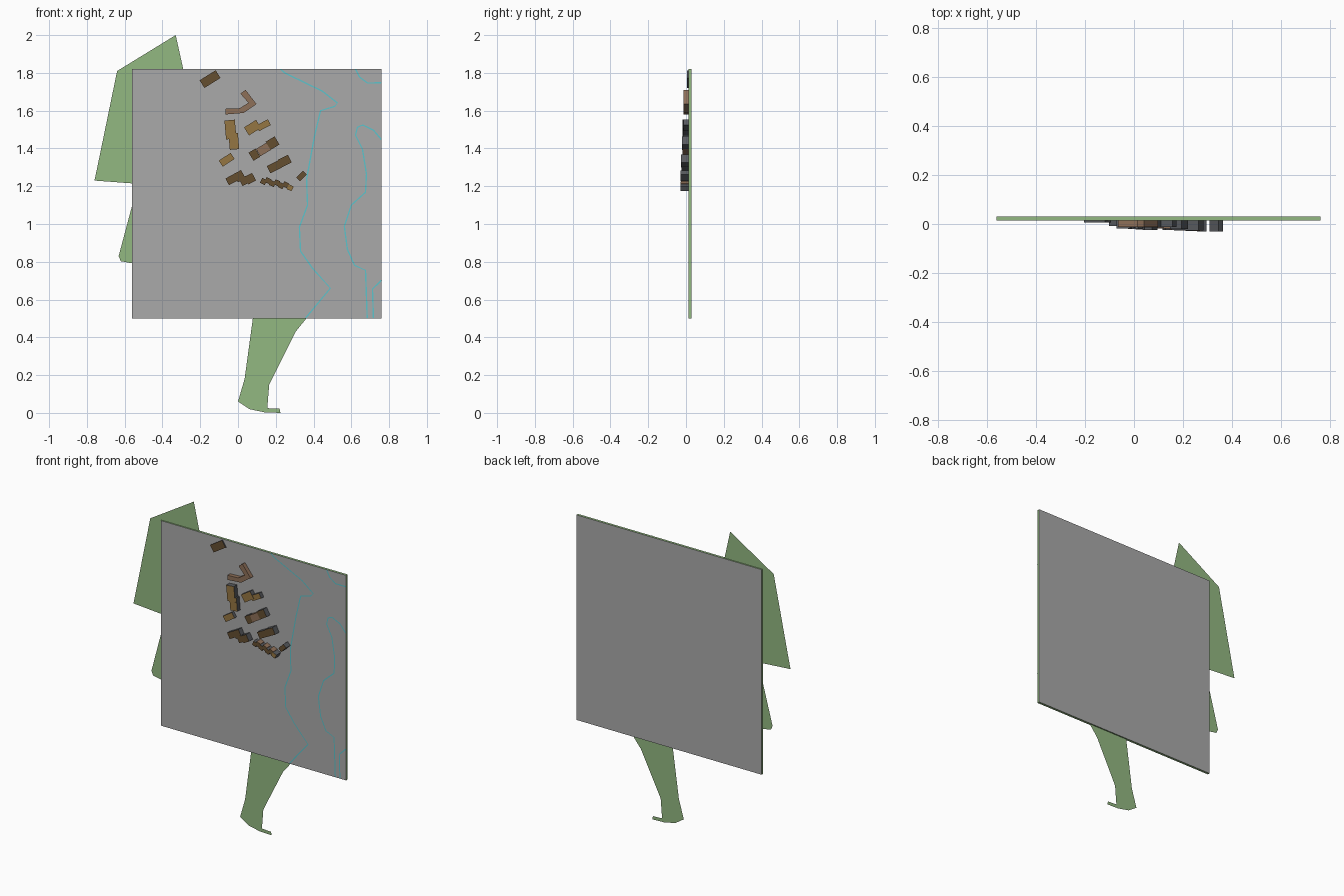
import bpy, bmesh, math
from mathutils import Vector, Matrix


def material(name, rgb):
    m = bpy.data.materials.new(name)
    m.diffuse_color = (*rgb, 1)
    return m


GRAY = material("ground_gray", (0.40, 0.40, 0.40))
GREEN = material("grass_green", (0.29, 0.48, 0.22))
CYAN = material("water_cyan", (0.11, 0.55, 0.60))
DARK = material("dark_brown", (0.13, 0.077, 0.03))
TAN = material("tan", (0.30, 0.18, 0.055))
ROSY = material("rosy_brown", (0.27, 0.16, 0.098))
SLATE = material("slate_wall", (0.10, 0.105, 0.115))

FRONT, BACK = 0.014, 0.030     # ground slab depth range


def finish(name, bm, mats):
    me = bpy.data.meshes.new(name)
    bm.to_mesh(me)
    bm.free()
    for m in mats:
        me.materials.append(m)
    ob = bpy.data.objects.new(name, me)
    bpy.context.collection.objects.link(ob)
    return ob


def prism(name, pts, y0, y1, face_mat, side_mat):
    """Extrude an x/z outline from y0 to y1; flat faces and sides get their own colour."""
    bm = bmesh.new()
    f = bm.faces.new([bm.verts.new((x, y0, z)) for x, z in pts])
    r = bmesh.ops.extrude_face_region(bm, geom=[f])
    verts = [v for v in r["geom"] if isinstance(v, bmesh.types.BMVert)]
    bmesh.ops.translate(bm, verts=verts, vec=(0, y1 - y0, 0))
    bmesh.ops.recalc_face_normals(bm, faces=bm.faces)
    for f in bm.faces:
        f.material_index = 0 if abs(f.normal.y) > 0.5 else 1
    return finish(name, bm, [face_mat, side_mat])


def sheet(name, pts, y, mat):
    bm = bmesh.new()
    f = bm.faces.new([bm.verts.new((x, y, z)) for x, z in pts])
    f.normal_update()
    if f.normal.y > 0:
        f.normal_flip()
    return finish(name, bm, [mat])


def ribbon(name, pts, width, y, mat):
    """Thin flat strip following a path."""
    bm = bmesh.new()
    p = [Vector(q) for q in pts]
    pairs = []
    for i, q in enumerate(p):
        d = (p[min(i + 1, len(p) - 1)] - p[max(i - 1, 0)]).normalized()
        n = Vector((-d.y, d.x)) * width / 2
        pairs.append([bm.verts.new((c.x, y, c.y)) for c in (q + n, q - n)])
    for a, b in zip(pairs, pairs[1:]):
        bm.faces.new((a[0], a[1], b[1], b[0]))
    for f in bm.faces:
        f.normal_update()
        if f.normal.y > 0:
            f.normal_flip()
    return finish(name, bm, [mat])


def house(name, cx, cz, w, h, deg, y, roof, wall=SLATE):
    rot = Matrix.Rotation(math.radians(deg), 2)
    pts = []
    for sx, sz in ((-1, -1), (1, -1), (1, 1), (-1, 1)):
        v = rot @ Vector((sx * w / 2, sz * h / 2))
        pts.append((cx + v.x, cz + v.y))
    prism(name, pts, y, FRONT + 0.002, roof, wall)


# ground slab, grey with green rim
prism("ground_slab", [(-0.56, 0.5), (0.76, 0.5), (0.76, 1.82), (-0.56, 1.82)],
      FRONT, BACK, GRAY, GREEN)

# flat grass areas reaching past the slab
sheet("grass_upper", [(-0.64, 1.81), (-0.33, 2.0), (-0.29, 1.82), (-0.29, 1.80), (-0.54, 1.78),
                      (-0.54, 1.215), (-0.56, 1.215), (-0.76, 1.23), (-0.745, 1.30)], 0.022, GREEN)
sheet("grass_side", [(-0.55, 1.14), (-0.56, 1.10), (-0.632, 0.83), (-0.62, 0.803),
                     (-0.55, 0.79)], 0.022, GREEN)
sheet("grass_lower", [(0.08, 0.51), (0.035, 0.18), (0.0, 0.06), (0.06, 0.02), (0.14, 0.003),
                      (0.225, 0.0), (0.22, 0.022), (0.155, 0.025), (0.165, 0.15),
                      (0.305, 0.43), (0.37, 0.51)], 0.022, GREEN)

# water outlines
streams = [
    [(0.225, 1.82), (0.247, 1.80), (0.447, 1.703), (0.527, 1.64), (0.51, 1.622), (0.437, 1.60),
     (0.405, 1.465), (0.363, 1.237), (0.368, 1.10), (0.325, 0.983), (0.331, 0.856),
     (0.394, 0.766), (0.489, 0.66), (0.357, 0.501)],
    [(0.759, 1.447), (0.717, 1.497), (0.66, 1.524), (0.632, 1.512), (0.622, 1.47), (0.659, 1.396),
     (0.68, 1.264), (0.675, 1.168), (0.60, 1.10), (0.563, 0.988), (0.579, 0.866),
     (0.617, 0.781), (0.675, 0.755), (0.684, 0.501)],
    [(0.622, 1.82), (0.643, 1.778), (0.685, 1.747), (0.759, 1.747)],
    [(0.759, 0.702), (0.712, 0.655), (0.717, 0.501)],
]
for i, s in enumerate(streams):
    ribbon(f"water_line_{i}", s, 0.007, FRONT - 0.001, CYAN)

# bent building
prism("bent_building", [(0.013, 1.69), (0.04, 1.71), (0.098, 1.635), (0.03, 1.588),
                        (-0.066, 1.58), (-0.066, 1.61), (0.01, 1.613), (0.055, 1.642)],
      -0.012, FRONT + 0.002, ROSY, ROSY)

# block buildings: centre x, centre z, width, height, angle, front y, colours
blocks = [
    ("top_block", -0.148, 1.767, 0.10, 0.048, 32, 0.006, DARK),
    ("long_block_upper", -0.040, 1.500, 0.055, 0.10, 5, -0.018, TAN),
    ("long_block_lower", -0.022, 1.437, 0.050, 0.085, 5, -0.016, TAN),
    ("tan_block_left", 0.077, 1.510, 0.075, 0.050, 32, -0.015, TAN),
    ("tan_block_right", 0.135, 1.523, 0.070, 0.034, 28, -0.013, TAN),
    ("small_tan_block", -0.060, 1.340, 0.075, 0.038, 33, -0.009, TAN),
    ("terrace_right", 0.183, 1.428, 0.055, 0.050, 31, -0.021, DARK),
    ("terrace_middle", 0.137, 1.396, 0.070, 0.045, 31, -0.018, ROSY, ROSY),
    ("terrace_left", 0.087, 1.367, 0.042, 0.050, 31, -0.015, DARK),
    ("dark_block_right", 0.247, 1.333, 0.060, 0.045, 27, -0.027, DARK),
    ("dark_block_left", 0.193, 1.303, 0.070, 0.042, 27, -0.024, DARK),
    ("row_house_a", -0.035, 1.235, 0.050, 0.040, 28, -0.016, DARK),
    ("row_house_b", 0.008, 1.253, 0.045, 0.050, 28, -0.020, DARK),
    ("row_house_c", 0.033, 1.228, 0.040, 0.040, 28, -0.022, DARK),
    ("row_house_d", 0.065, 1.240, 0.045, 0.045, 28, -0.024, DARK),
    ("corner_block", 0.336, 1.255, 0.050, 0.028, 45, -0.030, DARK),
]
for b in blocks:
    house(*b)

# stepped row of cottages
for i in range(7):
    last = i == 6
    house(f"cottage_{i}", 0.135 + i * 0.0235, 1.228 - i * 0.0055 + (0.007 if i % 2 else -0.003),
          0.028, 0.028, -25, -0.024 - i * 0.001, TAN if last else DARK, ROSY if i % 2 else SLATE)
